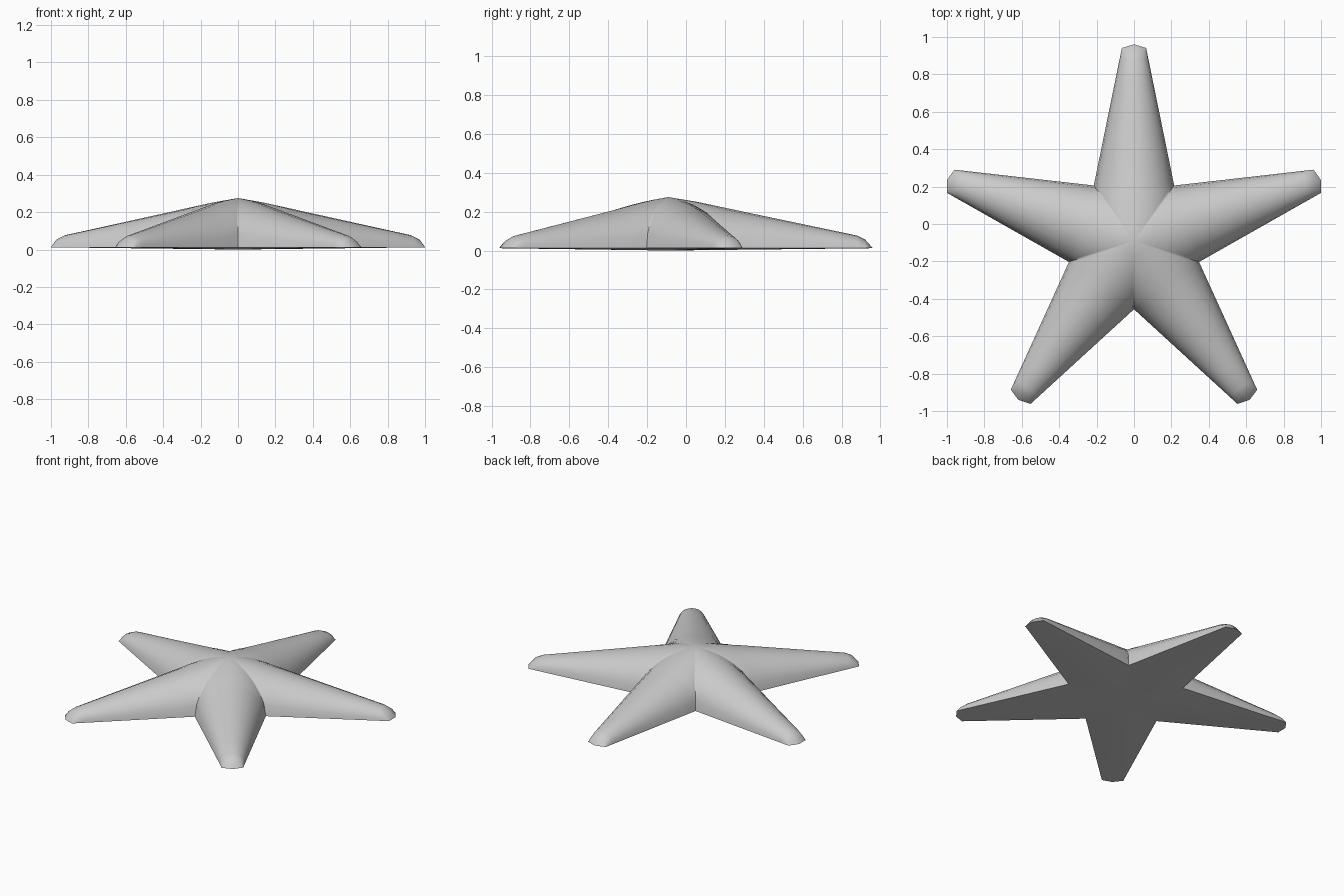
import bpy, bmesh, math

if "Cube" in bpy.data.objects:
    bpy.data.objects.remove(bpy.data.objects["Cube"])

ARMS = 5
CENTRE_Y = -0.09
RIM_Z = 0.012            # height of the lower edge
NOTCH = 0.296            # distance along an arm where neighbouring arms meet
NOTCH_W = 0.215          # half width of the arm there
TIP, TIP_W = 1.031, 0.065
STEPS = 10               # faces across one arm

# ridge height along an arm: (distance from centre, height)
RIDGE = [(0, 0.275), (0.15, 0.25), (0.37, 0.203), (0.97, 0.077), (1.012, 0.056)]
STATIONS = [0.07, 0.14, 0.20, 0.25, 0.28, NOTCH, 0.40, 0.55, 0.70, 0.85, 0.97, 1.012]


def ridge(r):
    for (r0, z0), (r1, z1) in zip(RIDGE, RIDGE[1:]):
        if r <= r1:
            return z0 + (z1 - z0) * (r - r0) / (r1 - r0)
    return RIDGE[-1][1]


def half_width(r):
    return NOTCH_W + (TIP_W - NOTCH_W) * (r - NOTCH) / (TIP - NOTCH)


def section(r):
    """Half-round slice across the arm, clipped to its wedge near the centre."""
    w = half_width(r)
    edge = min(w, r * math.tan(math.pi / ARMS))
    if abs(r - NOTCH) < 1e-6:
        edge = w
    pts = []
    for i in range(STEPS + 1):
        s = edge * math.sin(math.pi * (i / STEPS - 0.5))
        round_off = math.sqrt(max(0, 1 - (s / w) ** 2))
        pts.append((r, s, RIM_Z + (ridge(r) - RIM_Z) * round_off))
    return pts


def tip_edge():
    """Lower edge of the blunt tip."""
    pts = []
    for i in range(STEPS + 1):
        t = math.sin(math.pi * (i / STEPS - 0.5))
        pts.append((TIP + 0.02 * (1 - abs(t)), TIP_W * t, RIM_Z))
    return pts


bm = bmesh.new()
rows = [section(r) for r in STATIONS] + [tip_edge()]

# five equal arms around the centre
for k in range(ARMS):
    a = math.pi / 2 + k * math.tau / ARMS
    c, s = math.cos(a), math.sin(a)
    grid = [[bm.verts.new((x * c - y * s, CENTRE_Y + x * s + y * c, z))
             for x, y, z in row] for row in rows]
    # upper skin
    apex = bm.verts.new((0, CENTRE_Y, RIDGE[0][1]))
    for i in range(STEPS):
        bm.faces.new((apex, grid[0][i], grid[0][i + 1]))
    for r0, r1 in zip(grid, grid[1:]):
        for i in range(STEPS):
            bm.faces.new((r0[i], r1[i], r1[i + 1], r0[i + 1]))
    # nearly flat underside, fanned from the centre
    base = bm.verts.new((0, CENTRE_Y, 0))
    n = STATIONS.index(NOTCH)
    rim = [row[0] for row in grid[n:]] + grid[-1][1:-1]
    rim += [row[-1] for row in reversed(grid[n:])]
    for p, q in zip(rim, rim[1:]):
        bm.faces.new((base, q, p))

bmesh.ops.remove_doubles(bm, verts=bm.verts, dist=0.0008)
bmesh.ops.recalc_face_normals(bm, faces=bm.faces)
mesh = bpy.data.meshes.new("starfish_body")
bm.to_mesh(mesh)
bm.free()

body = bpy.data.objects.new("starfish_body", mesh)
bpy.context.collection.objects.link(body)

grey = bpy.data.materials.new("light_grey")
grey.diffuse_color = (0.6, 0.6, 0.6, 1)
grey.use_nodes = True
grey.node_tree.nodes["Principled BSDF"].inputs["Base Color"].default_value = grey.diffuse_color
mesh.materials.append(grey)

bpy.context.view_layer.objects.active = body
body.select_set(True)
bpy.ops.object.shade_smooth_by_angle(angle=math.radians(60))
